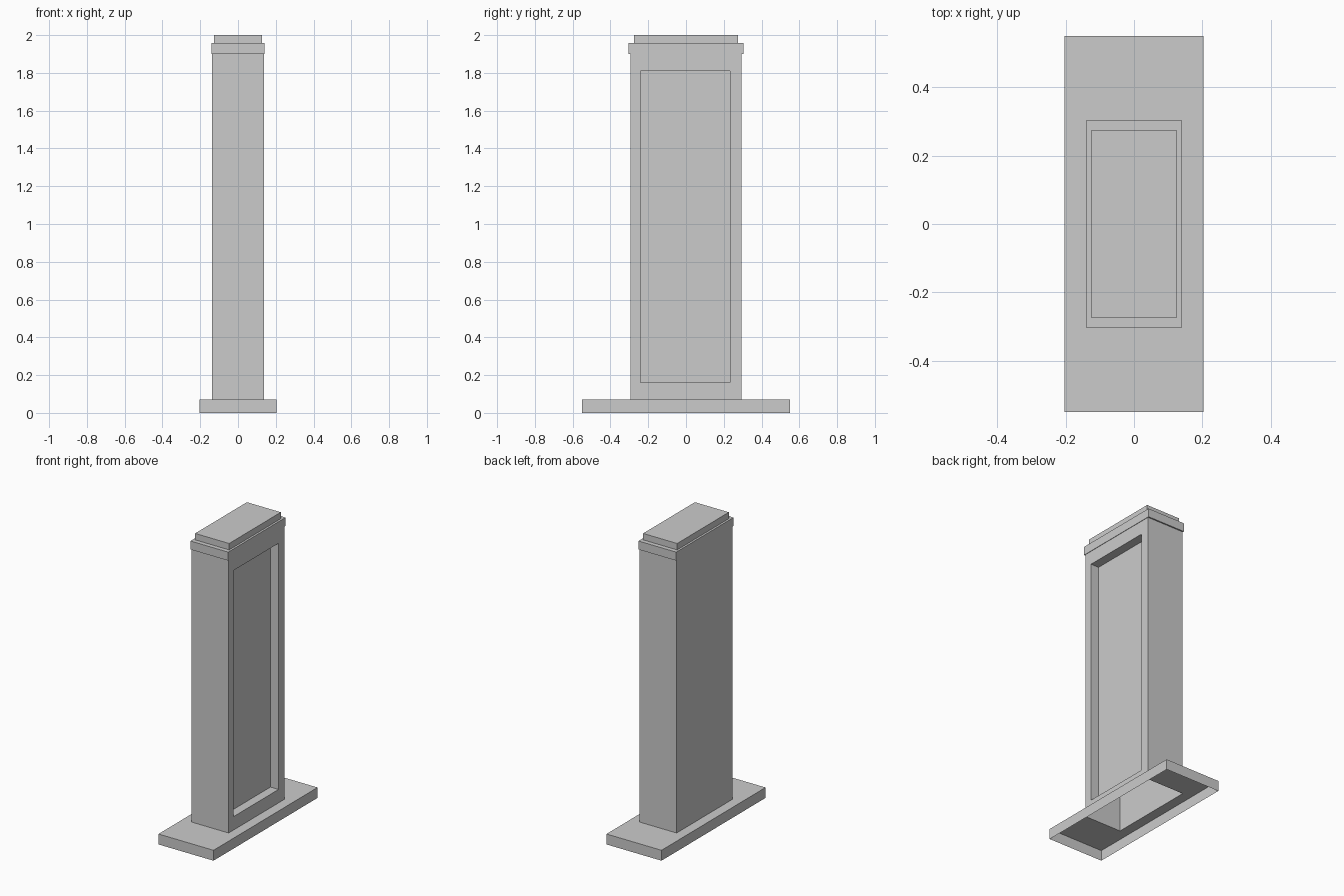
import bpy
import bmesh

cube = bpy.data.objects.get("Cube")
if cube:
    bpy.data.objects.remove(cube, do_unlink=True)

stone = bpy.data.materials.new("grey_stone")
stone.use_nodes = True
stone.diffuse_color = (0.6, 0.6, 0.6, 1)
stone.node_tree.nodes["Principled BSDF"].inputs["Base Color"].default_value = (0.6, 0.6, 0.6, 1)


def stack(bm, rings, top=False):
    """Join rectangular rings (half x, half y, z) into an open shell."""
    loops = [[bm.verts.new((sx * hx, sy * hy, z))
              for sx, sy in ((-1, -1), (1, -1), (1, 1), (-1, 1))]
             for hx, hy, z in rings]
    for low, high in zip(loops, loops[1:]):
        for i in range(4):
            j = (i + 1) % 4
            bm.faces.new((low[i], low[j], high[j], high[i]))
    if top:
        bm.faces.new(loops[-1])
    bm.normal_update()


def finish(bm, name):
    mesh = bpy.data.meshes.new(name)
    bm.to_mesh(mesh)
    bm.free()
    mesh.materials.append(stone)
    obj = bpy.data.objects.new(name, mesh)
    bpy.context.collection.objects.link(obj)


HX, HY, FOOT, NECK = 0.137, 0.295, 0.07, 1.9

# Hollow base plate, open below and under the shaft
bm = bmesh.new()
stack(bm, [(0.204, 0.551, 0), (0.204, 0.551, FOOT), (HX, HY, FOOT)])
finish(bm, "base_plate")

# Hollow shaft with one recessed panel on the +x side
bm = bmesh.new()
stack(bm, [(HX, HY, FOOT), (HX, HY, NECK)])
side = max(bm.faces, key=lambda f: f.normal.x)
bmesh.ops.inset_individual(bm, faces=[side], thickness=0.05)
for v in side.verts:
    v.co.y = 0.234 if v.co.y > 0 else -0.242
    v.co.z = 1.81 if v.co.z > 1 else 0.16
panel = bmesh.ops.extrude_discrete_faces(bm, faces=[side])["faces"][0]
for v in panel.verts:
    v.co.x -= 0.06
finish(bm, "shaft")

# Overhanging collar
bm = bmesh.new()
stack(bm, [(HX, HY, NECK), (0.14, 0.304, NECK), (0.14, 0.304, 1.957),
           (0.126, 0.274, 1.957)])
finish(bm, "collar")

# Flat top slab
bm = bmesh.new()
stack(bm, [(0.126, 0.274, 1.957), (0.126, 0.274, 2.0)], top=True)
finish(bm, "top_slab")
